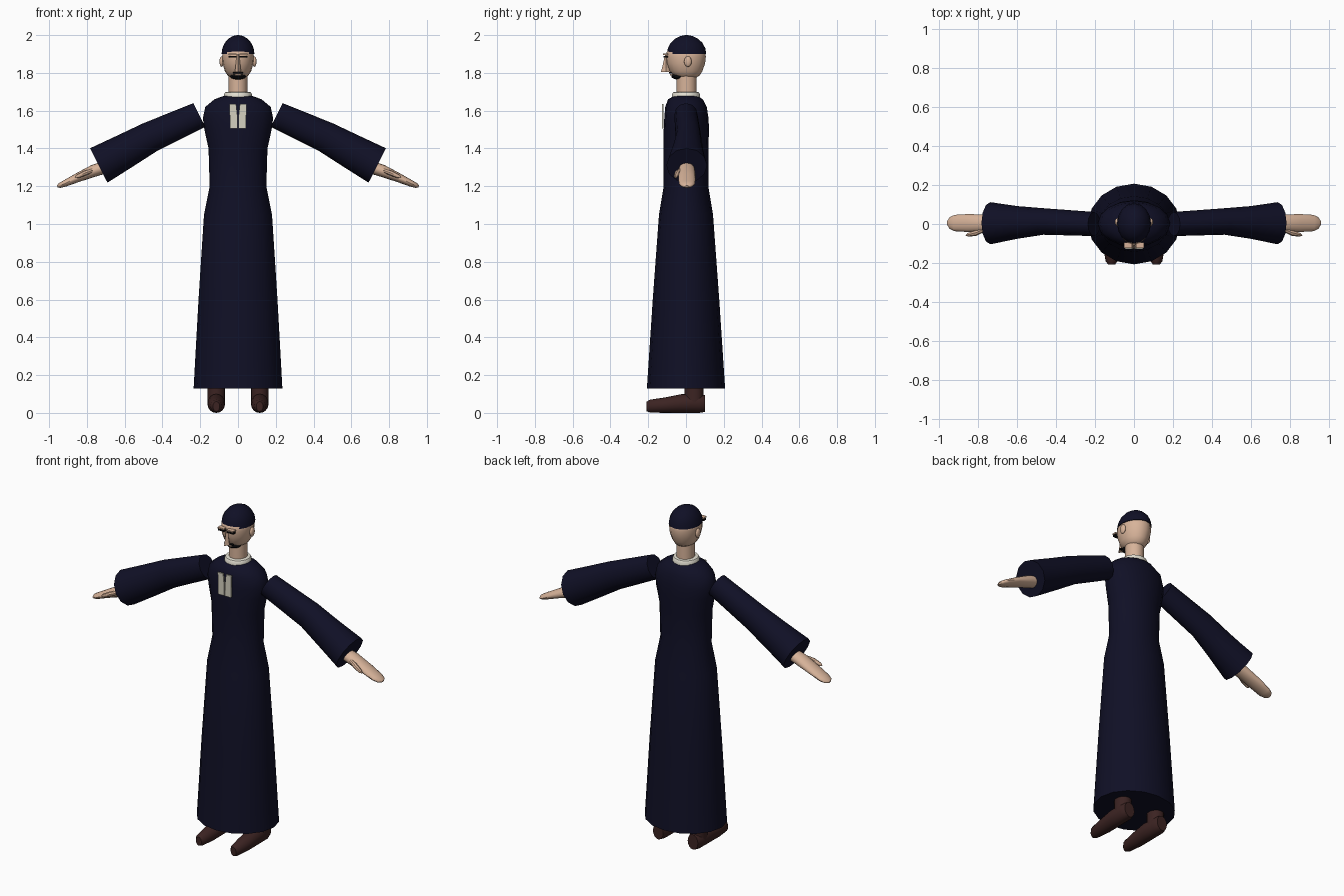
import bpy, bmesh, math
from mathutils import Vector

cube = bpy.data.objects.get("Cube")
if cube:
    bpy.data.objects.remove(cube, do_unlink=True)


def material(name, r, g, b):
    m = bpy.data.materials.new(name)
    m.use_nodes = True
    m.diffuse_color = (r, g, b, 1)
    bsdf = m.node_tree.nodes["Principled BSDF"]
    bsdf.inputs["Base Color"].default_value = (r, g, b, 1)
    bsdf.inputs["Roughness"].default_value = 0.8
    return m


navy = material("navy cloth", 0.005, 0.005, 0.019)
skin = material("skin", 0.68, 0.45, 0.32)
brown = material("brown leather", 0.045, 0.017, 0.016)
white = material("collar white", 0.78, 0.75, 0.65)
cream = material("cream linen", 0.66, 0.64, 0.53)
black = material("black hair", 0.004, 0.004, 0.005)

X, Y, Z = Vector((1, 0, 0)), Vector((0, 1, 0)), Vector((0, 0, 1))


def finish(name, bm, mat, smooth=True):
    bmesh.ops.recalc_face_normals(bm, faces=bm.faces)
    mesh = bpy.data.meshes.new(name)
    bm.to_mesh(mesh)
    bm.free()
    mesh.materials.append(mat)
    ob = bpy.data.objects.new(name, mesh)
    bpy.context.collection.objects.link(ob)
    if smooth:
        bpy.ops.object.select_all(action='DESELECT')
        ob.select_set(True)
        bpy.context.view_layer.objects.active = ob
        bpy.ops.object.shade_smooth_by_angle(angle=math.radians(40))
    return ob


def loft(name, sections, u, v, mat, sides=16, smooth=True):
    """Skin elliptical rings given as (centre, radius along u, radius along v)."""
    bm = bmesh.new()
    rings = []
    for c, a, b in sections:
        angles = [math.tau * i / sides for i in range(sides)]
        rings.append([bm.verts.new(Vector(c) + u * a * math.cos(t) + v * b * math.sin(t))
                      for t in angles])
    for lo, hi in zip(rings, rings[1:]):
        for i in range(sides):
            j = (i + 1) % sides
            bm.faces.new((lo[i], lo[j], hi[j], hi[i]))
    bm.faces.new(rings[0])
    bm.faces.new(rings[-1])
    return finish(name, bm, mat, smooth)


def upright(name, rows, mat, **kw):
    """Loft along z from rows of (z, y centre, x radius, y radius)."""
    return loft(name, [((0, y, z), a, b) for z, y, a, b in rows], X, Y, mat, **kw)


def ball(name, centre, radii, mat):
    bm = bmesh.new()
    bmesh.ops.create_uvsphere(bm, u_segments=16, v_segments=10, radius=1)
    bmesh.ops.scale(bm, vec=radii, verts=bm.verts)
    bmesh.ops.translate(bm, vec=centre, verts=bm.verts)
    return finish(name, bm, mat)


def box(name, centre, size, mat):
    bm = bmesh.new()
    bmesh.ops.create_cube(bm, size=1)
    bmesh.ops.scale(bm, vec=size, verts=bm.verts)
    bmesh.ops.translate(bm, vec=centre, verts=bm.verts)
    return finish(name, bm, mat, smooth=False)


# Long robe, skirt and bodice in one
upright("robe", [
    (0.13, 0, 0.235, 0.207), (0.6, 0, 0.209, 0.176), (1.05, 0, 0.18, 0.143),
    (1.2, 0, 0.15, 0.118), (1.4, 0, 0.156, 0.118), (1.5, 0.002, 0.178, 0.12),
    (1.56, 0.002, 0.186, 0.117), (1.62, 0, 0.173, 0.11), (1.66, -0.003, 0.125, 0.092),
    (1.68, 0, 0.07, 0.06)], navy)

# Neck, collar, head and cap
upright("neck", [(1.66, 0.003, 0.05, 0.053), (1.8, 0.003, 0.05, 0.053)], skin)
upright("collar", [(1.665, 0, 0.074, 0.074), (1.685, 0, 0.075, 0.075),
                   (1.697, 0, 0.068, 0.068), (1.70, 0, 0.055, 0.055)], white)
upright("head", [
    (1.77, 0.005, 0.034, 0.042), (1.787, 0.003, 0.056, 0.07), (1.81, 0, 0.07, 0.087),
    (1.85, 0, 0.081, 0.101), (1.885, 0, 0.084, 0.105), (1.91, 0, 0.082, 0.102),
    (1.96, 0, 0.05, 0.06)], skin)
dome = [math.radians(d) for d in (0, 18, 36, 54, 72, 86)]
upright("cap", [(1.9 + 0.1 * math.sin(t), 0.003, 0.087 * math.cos(t), 0.104 * math.cos(t))
                for t in dome], navy)

# Face
upright("nose", [(1.805, -0.105, 0.017, 0.028), (1.825, -0.105, 0.014, 0.022),
                 (1.897, -0.105, 0.006, 0.006)], skin, sides=4, smooth=False)
ball("goatee", (0, -0.035, 1.782), (0.042, 0.043, 0.018), black)
box("moustache", (0, -0.084, 1.8), (0.055, 0.014, 0.007), black)
box("lip", (0, -0.078, 1.79), (0.03, 0.014, 0.008), skin)

# Paired linen bands on the chest
for side, label in ((-1, "right"), (1, "left")):
    bm = bmesh.new()
    outline = [(0.01, 1.635), (0.045, 1.635), (0.042, 1.505), (0.002, 1.505), (0.003, 1.57)]
    face = bm.faces.new([bm.verts.new((side * x, -0.128, z)) for x, z in outline])
    ext = bmesh.ops.extrude_face_region(bm, geom=[face])
    moved = [g for g in ext["geom"] if isinstance(g, bmesh.types.BMVert)]
    bmesh.ops.translate(bm, vec=(0, 0.0095, 0), verts=moved)
    finish(label + "_chest_band", bm, cream, smooth=False)

    # Ears, brows and eyes
    ball(label + "_ear", (side * 0.087, 0.01, 1.86), (0.011, 0.02, 0.028), skin)
    box(label + "_brow", (side * 0.03, -0.108, 1.898), (0.042, 0.028, 0.007), skin)
    box(label + "_eye", (side * 0.03, -0.107, 1.886), (0.042, 0.022, 0.009), black)

    # Flared sleeve, hand and thumb
    def at(x, z, y=0.0):
        return (side * x, y, z)

    across = Vector((side * 0.45, 0, 0.893))
    loft(label + "_sleeve", [
        (at(0.205, 1.577), 0.062, 0.07), (at(0.465, 1.46, 0.013), 0.068, 0.082),
        (at(0.60, 1.385, 0.008), 0.084, 0.092), (at(0.737, 1.31, 0.004), 0.108, 0.102)],
        Y, across, navy, sides=12)
    loft(label + "_hand", [
        (at(0.69, 1.305, 0.004), 0.038, 0.034), (at(0.76, 1.283, 0.004), 0.044, 0.033),
        (at(0.85, 1.245, 0.005), 0.046, 0.024), (at(0.92, 1.213, 0.005), 0.042, 0.017),
        (at(0.945, 1.203, 0.005), 0.031, 0.013), (at(0.957, 1.198, 0.005), 0.012, 0.006)],
        Y, across, skin)
    loft(label + "_thumb", [
        (at(0.77, 1.285, -0.03), 0.012, 0.012), (at(0.81, 1.27, -0.046), 0.015, 0.014),
        (at(0.85, 1.252, -0.055), 0.01, 0.011), (at(0.862, 1.247, -0.057), 0.003, 0.004)],
        Y, across, skin, sides=8)

    # Boot shaft and tapering shoe
    foot = side * 0.115
    loft(label + "_boot_shaft", [((foot, 0.043, 0.05), 0.046, 0.05),
                                 ((foot, 0.043, 0.2), 0.046, 0.05)], X, Y, brown)
    loft(label + "_shoe", [
        ((foot, -0.208, 0.034), 0.018, 0.026), ((foot, -0.19, 0.036), 0.031, 0.034),
        ((foot, -0.11, 0.041), 0.044, 0.041), ((foot, -0.02, 0.05), 0.047, 0.05),
        ((foot, 0.07, 0.05), 0.046, 0.05), ((foot, 0.1, 0.05), 0.034, 0.045)],
        X, Z, brown)
